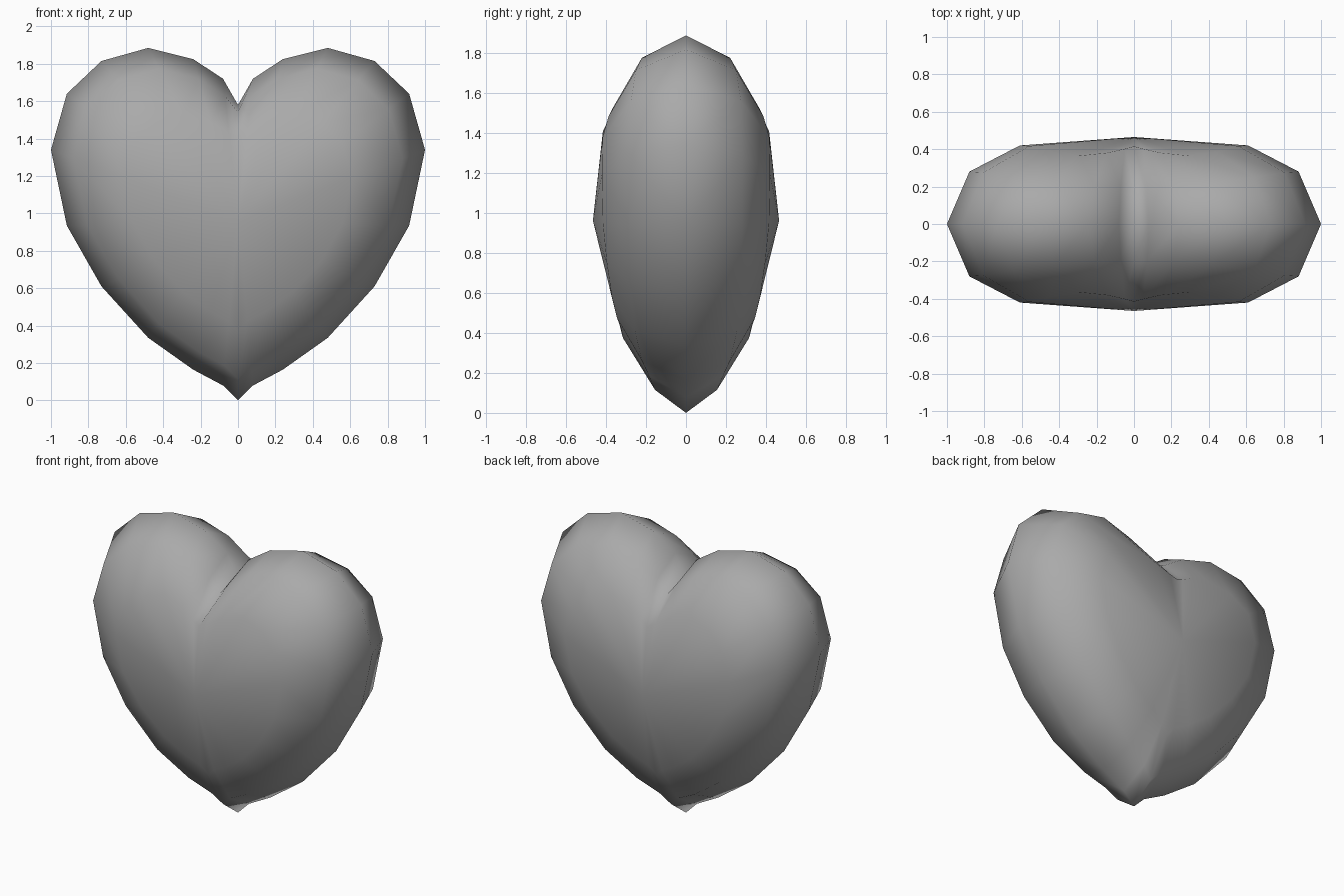
import bpy, bmesh

if "Cube" in bpy.data.objects:
    bpy.data.objects.remove(bpy.data.objects["Cube"])

# Half outline of the heart (x, z), from bottom tip round to the top notch
OUTLINE = [(0, 0), (.08, .08), (.24, .165), (.48, .335), (.73, .61), (.915, .935),
           (1, 1.34), (.915, 1.64), (.73, 1.815), (.48, 1.885), (.24, 1.825),
           (.08, 1.72), (0, 1.58)]
# Depth of the two inner rings along that outline
OUTER = [.155, .185, .22, .255, .275, .28, .28, .275, .25, .22, .205, .20, .20]
INNER = [.315, .325, .345, .37, .395, .415, .42, .417, .387, .365, .38, .402, .415]
CENTRE_Z, CENTRE_Y = .96, .465


def full_loop(half):
    """Extend a half-outline list of (x, y, z) to a closed symmetric loop."""
    return half + [(-x, y, z) for x, y, z in half[-2:0:-1]]


def ring(bm, scale, depths, lift=(0, 0)):
    """Scaled outline; lift softens the last two points, at the notch."""
    half = [[x * scale, d, CENTRE_Z + (z - CENTRE_Z) * scale]
            for (x, z), d in zip(OUTLINE, depths)]
    half[-2][2] += lift[0]
    half[-1][2] += lift[1]
    return [bm.verts.new(p) for p in full_loop(half)]


bm = bmesh.new()
edge = ring(bm, 1, [0] * len(OUTLINE))
# Domed front and back, both sharing the outline ring
for side in (-1, 1):
    rings = [edge,
             ring(bm, .88, [side * d for d in OUTER], (.0, .035)),
             ring(bm, .61, [side * d for d in INNER], (.01, .07))]
    pole = bm.verts.new((0, side * CENTRE_Y, CENTRE_Z))
    count = len(edge)
    for i in range(count):
        j = (i + 1) % count
        for a, b in zip(rings, rings[1:]):
            bm.faces.new((a[i], a[j], b[j], b[i]))
        bm.faces.new((rings[-1][i], rings[-1][j], pole))

bmesh.ops.recalc_face_normals(bm, faces=bm.faces)
for f in bm.faces:
    f.smooth = True
mesh = bpy.data.meshes.new("heart")
bm.to_mesh(mesh)
bm.free()

# Darker grey surface
grey = bpy.data.materials.new("dark_grey")
grey.diffuse_color = (.4, .4, .4, 1)
grey.use_nodes = True
grey.node_tree.nodes["Principled BSDF"].inputs["Base Color"].default_value = grey.diffuse_color
mesh.materials.append(grey)

heart = bpy.data.objects.new("heart", mesh)
bpy.context.collection.objects.link(heart)
